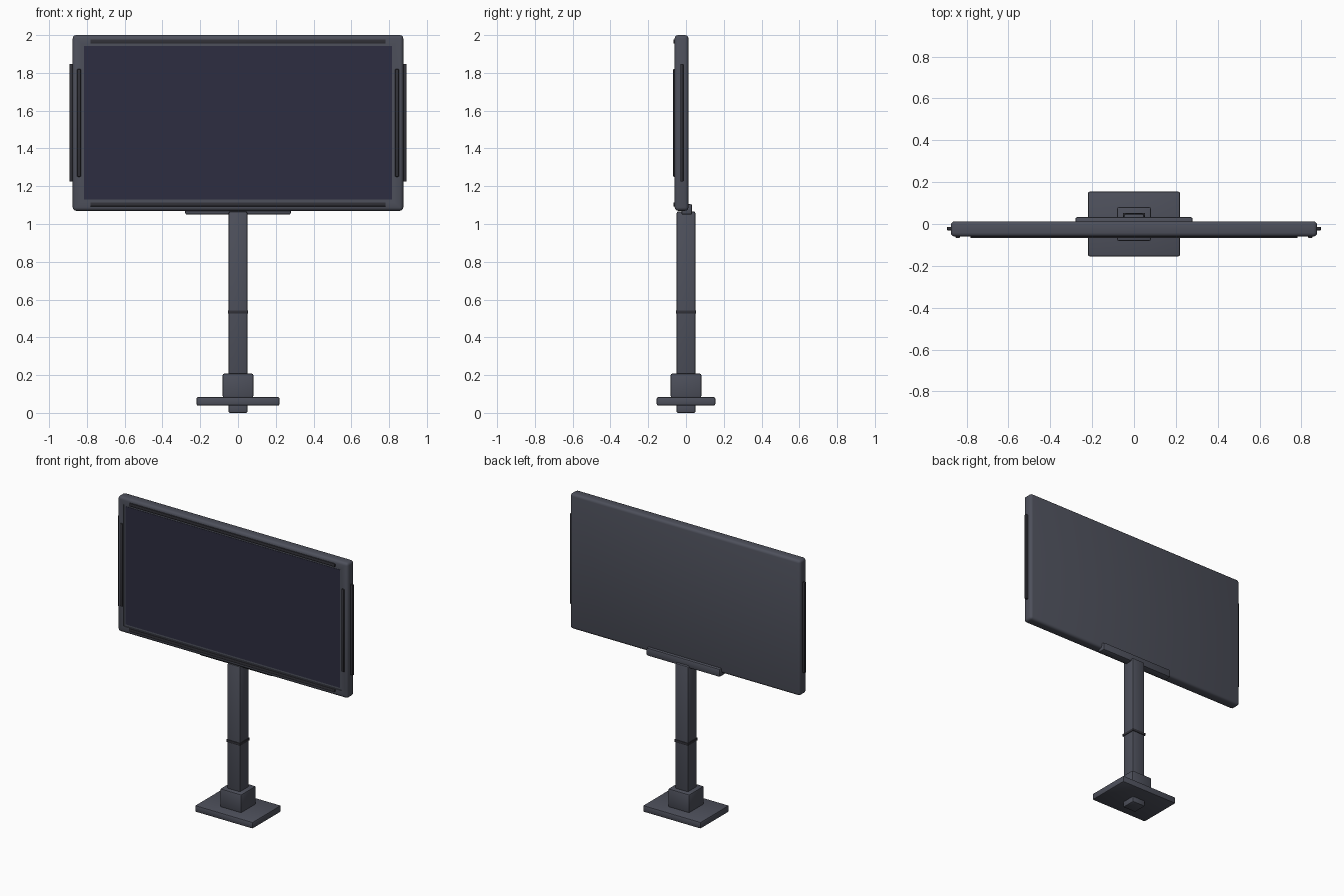
import bpy, bmesh

if "Cube" in bpy.data.objects:
    bpy.data.objects.remove(bpy.data.objects["Cube"])

def material(name, color):
    m = bpy.data.materials.new(name)
    m.diffuse_color = (*color, 1)
    m.use_nodes = True
    m.node_tree.nodes["Principled BSDF"].inputs["Base Color"].default_value = m.diffuse_color
    return m

GREY = material("slate", (0.075, 0.08, 0.105))
DARK = material("dark_trim", (0.03, 0.03, 0.038))
GLASS = material("screen_glass", (0.026, 0.026, 0.052))

def box(name, x, y, z, mat, bevel=0.0, segments=2, recess=None):
    """Bevelled box from (min, max) ranges; recess = (border, depth) on the front face."""
    bm = bmesh.new()
    bmesh.ops.create_cube(bm, size=1)
    for v in bm.verts:
        for i, (lo, hi) in enumerate((x, y, z)):
            v.co[i] = lo if v.co[i] < 0 else hi
    if bevel:
        bmesh.ops.bevel(bm, geom=bm.edges[:], offset=bevel, segments=segments,
                        profile=0.5, affect='EDGES')
    if recess:
        front = min(bm.faces, key=lambda f: f.calc_center_median().y)
        border, depth = recess
        bmesh.ops.inset_region(bm, faces=[front], thickness=border - bevel)
        bmesh.ops.inset_region(bm, faces=[front], thickness=0.001, depth=-depth)
    me = bpy.data.meshes.new(name)
    bm.to_mesh(me)
    bm.free()
    me.materials.append(mat)
    ob = bpy.data.objects.new(name, me)
    bpy.context.collection.objects.link(ob)
    bpy.ops.object.select_all(action='DESELECT')
    bpy.context.view_layer.objects.active = ob
    ob.select_set(True)
    bpy.ops.object.shade_smooth_by_angle()
    return ob

def square(name, half, z, mat, bevel):
    return box(name, (-half, half), (-half, half), z, mat, bevel)

# Stand
square("foot_plug", 0.05, (0.0, 0.06), GREY, 0.008)
box("base_plate", (-0.22, 0.22), (-0.155, 0.155), (0.038, 0.084), GREY, 0.009)
square("base_collar", 0.081, (0.08, 0.208), GREY, 0.009)
square("post", 0.049, (0.19, 1.067), GREY, 0.009)
square("post_ring", 0.053, (0.525, 0.543), DARK, 0.003)
box("mount_bracket", (-0.28, 0.28), (-0.025, 0.033), (1.05, 1.105), GREY, 0.009)

# Panel with shallow front recess and the screen in it
box("panel_frame", (-0.875, 0.875), (-0.06, 0.013), (1.07, 2.0), GREY, 0.018, 3,
    recess=(0.058, 0.005))
box("screen", (-0.814, 0.814), (-0.057, -0.045), (1.131, 1.942), GLASS)

# Trim strips on the front border
for name, z in (("top_strip", 1.966), ("bottom_strip", 1.104)):
    box(name, (-0.782, 0.782), (-0.067, -0.05), (z - 0.011, z + 0.011), DARK, 0.004)

# Trim strips on both sides
for side, s in (("left", -1), ("right", 1)):
    box(side + "_front_strip", (s * 0.842 - 0.01, s * 0.842 + 0.01), (-0.068, -0.05),
        (1.25, 1.82), DARK, 0.004)
    box(side + "_edge_strip", (s * 0.878 - 0.015, s * 0.878 + 0.015), (-0.03, -0.014),
        (1.225, 1.847), DARK, 0.003)
